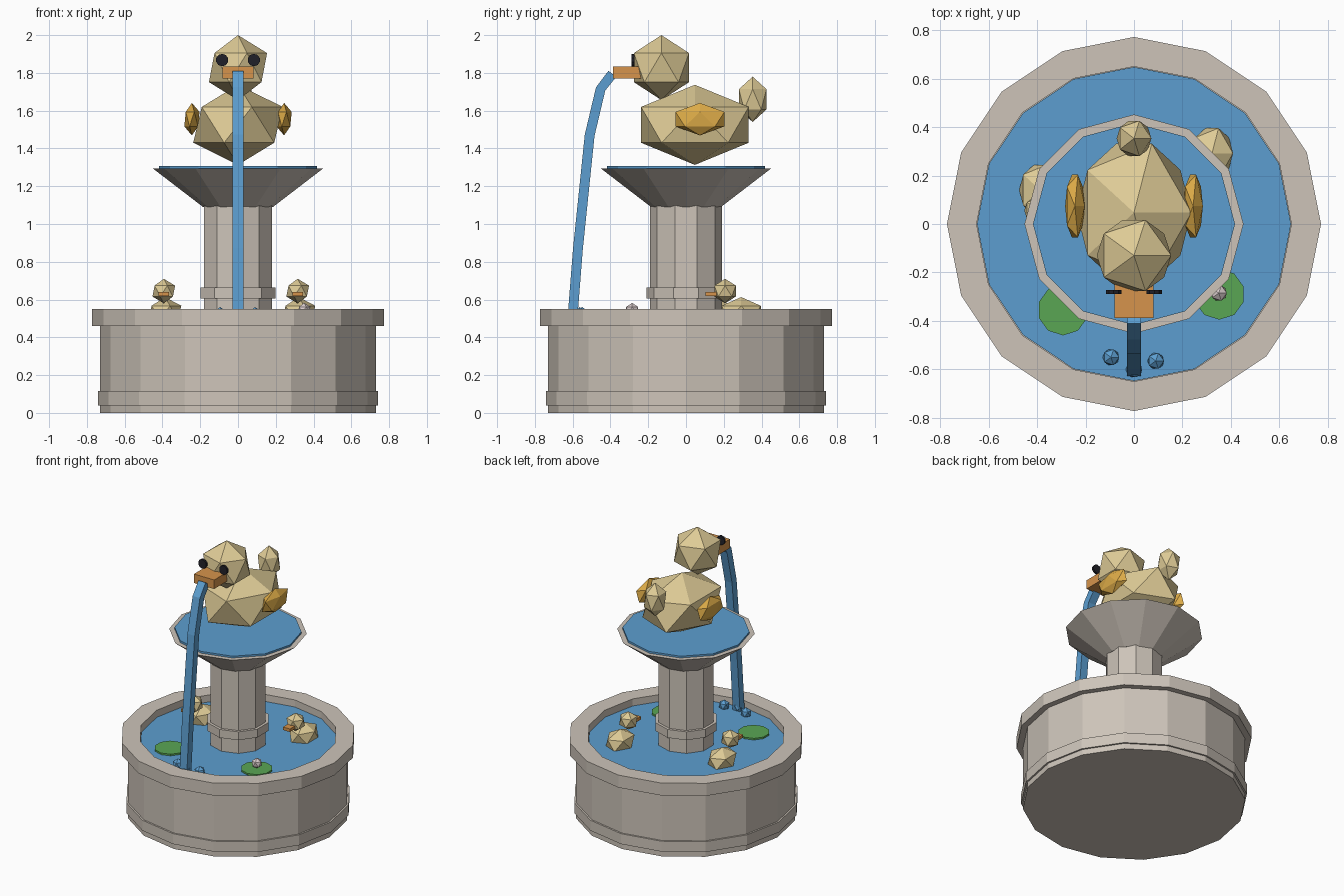
import bpy, bmesh, math
from mathutils import Vector

if "Cube" in bpy.data.objects:
    bpy.data.objects.remove(bpy.data.objects["Cube"])


def mat(name, r, g, b):
    lin = [(c / 255 / 12.92) if c < 10 else ((c / 255 + 0.055) / 1.055) ** 2.4 for c in (r, g, b)]
    m = bpy.data.materials.new(name)
    m.diffuse_color = (*lin, 1)
    m.use_nodes = True
    m.node_tree.nodes["Principled BSDF"].inputs["Base Color"].default_value = m.diffuse_color
    return m


STONE = mat("stone", 205, 196, 185)
WATER = mat("water blue", 92, 158, 208)
DUCK = mat("pale gold", 222, 203, 150)
WING = mat("deep gold", 222, 172, 72)
BEAK = mat("beak orange", 214, 148, 76)
EYE = mat("eye black", 32, 32, 40)
GREEN = mat("lily green", 90, 166, 84)
PETAL = mat("petal white", 222, 208, 208)


def finish(name, bm, material):
    bmesh.ops.recalc_face_normals(bm, faces=bm.faces)
    me = bpy.data.meshes.new(name)
    bm.to_mesh(me)
    bm.free()
    me.materials.append(material)
    ob = bpy.data.objects.new(name, me)
    bpy.context.collection.objects.link(ob)
    return ob


def lathe(name, profile, sides, material, at=(0, 0)):
    """Faceted turned shape; a point at radius 0 closes the end."""
    bm = bmesh.new()
    rings = []
    for r, z in profile:
        count = sides if r > 0 else 1
        rings.append([bm.verts.new((at[0] + r * math.sin(2 * math.pi * i / sides),
                                    at[1] + r * math.cos(2 * math.pi * i / sides), z))
                      for i in range(count)])
    for a, b in zip(rings, rings[1:]):
        for i in range(sides):
            j = (i + 1) % sides
            if len(a) == 1:
                bm.faces.new((a[0], b[i], b[j]))
            elif len(b) == 1:
                bm.faces.new((a[i], a[j], b[0]))
            else:
                bm.faces.new((a[i], a[j], b[j], b[i]))
    return finish(name, bm, material)


def gem(name, center, radii, material):
    """Twenty-sided ball scaled to the given radii."""
    bm = bmesh.new()
    bmesh.ops.create_icosphere(bm, subdivisions=1, radius=1)
    for v in bm.verts:
        v.co = Vector(c + r * p for c, r, p in zip(center, radii, v.co))
    return finish(name, bm, material)


def box(name, center, size, material):
    bm = bmesh.new()
    bmesh.ops.create_cube(bm, size=1)
    for v in bm.verts:
        v.co = Vector(c + s * p for c, s, p in zip(center, size, v.co))
    return finish(name, bm, material)


# Lower basin with base band and overhanging rim
lathe("basin", [(0, 0), (.73, 0), (.73, .04), (.742, .04), (.742, .115), (.73, .115), (.73, .46),
                (.772, .46), (.772, .55), (.65, .55), (.65, .48), (0, .48)], 16, STONE)
lathe("basin_water", [(0, .485), (.648, .485), (.648, .5), (0, .5)], 16, WATER)

# Pillar with collar
lathe("pillar", [(0, .48), (.19, .48), (.19, .605), (.21, .605), (.21, .665), (.19, .665),
                 (.19, 1.1), (0, 1.1)], 10, STONE)

# Upper bowl
lathe("bowl", [(0, 1.09), (.185, 1.09), (.452, 1.295), (0, 1.295)], 12, STONE)
lathe("bowl_water", [(0, 1.29), (.417, 1.29), (.417, 1.308), (0, 1.308)], 12, WATER)

# Large duck
gem("duck_body", (0, .047, 1.525), (.265, .335, .212), DUCK)
gem("duck_head", (0, -.13, 1.828), (.172, .172, .172), DUCK)
gem("duck_tail", (0, .353, 1.66), (.08, .086, .12), DUCK)
box("duck_beak", (0, -.31, 1.802), (.162, .155, .065), BEAK)
for side, label in ((-1, "left"), (1, "right")):
    gem(f"{label}_wing", (side * .244, .074, 1.555), (.045, .152, .086), WING)
    eye = lathe(f"{label}_eye", [(0, -.008), (.033, -.008), (.033, .008), (0, .008)], 10, EYE)
    eye.rotation_euler = (math.pi / 2, 0, 0)
    eye.location = (side * .084, -.281, 1.868)

# Water stream: square section swept along the arc
path = [Vector((0, y, z)) for y, z in ((-.39, 1.795), (-.452, 1.715), (-.51, 1.47), (-.572, .87), (-.602, .49))]
bm = bmesh.new()
rings = []
for i, p in enumerate(path):
    d = (path[min(i + 1, len(path) - 1)] - path[max(i - 1, 0)]).normalized()
    n = Vector((0, d.z, -d.y)) * .026
    x = Vector((.029, 0, 0))
    rings.append([bm.verts.new(p + q) for q in (x + n, n - x, -x - n, x - n)])
for a, b in zip(rings, rings[1:]):
    for i in range(4):
        bm.faces.new((a[i], a[(i + 1) % 4], b[(i + 1) % 4], b[i]))
bm.faces.new(rings[0])
bm.faces.new(rings[-1])
finish("water_stream", bm, WATER)

# Splash drops
for i, (x, y) in enumerate(((-.095, -.55), (.09, -.565), (0, -.6))):
    gem(f"splash_drop_{i + 1}", (x, y, .522), (.038, .038, .038), WATER)

# Lily pads and flower
for i, (x, y) in enumerate(((-.293, -.355), (.352, -.29))):
    lathe(f"lily_pad_{i + 1}", [(0, .495), (.105, .495), (.105, .512), (0, .512)], 10, GREEN, (x, y))
gem("lily_flower", (.35, -.285, .545), (.037, .037, .037), PETAL)

# Ducklings swimming behind the pillar
for i, (x, y) in enumerate(((-.387, .14), (.322, .292))):
    gem(f"duckling_body_{i + 1}", (x, y, .53), (.097, .122, .083), DUCK)
    gem(f"duckling_head_{i + 1}", (x - .006, y - .085, .645), (.067, .067, .065), DUCK)
    box(f"duckling_beak_{i + 1}", (x - .006, y - .16, .63), (.055, .06, .022), BEAK)
